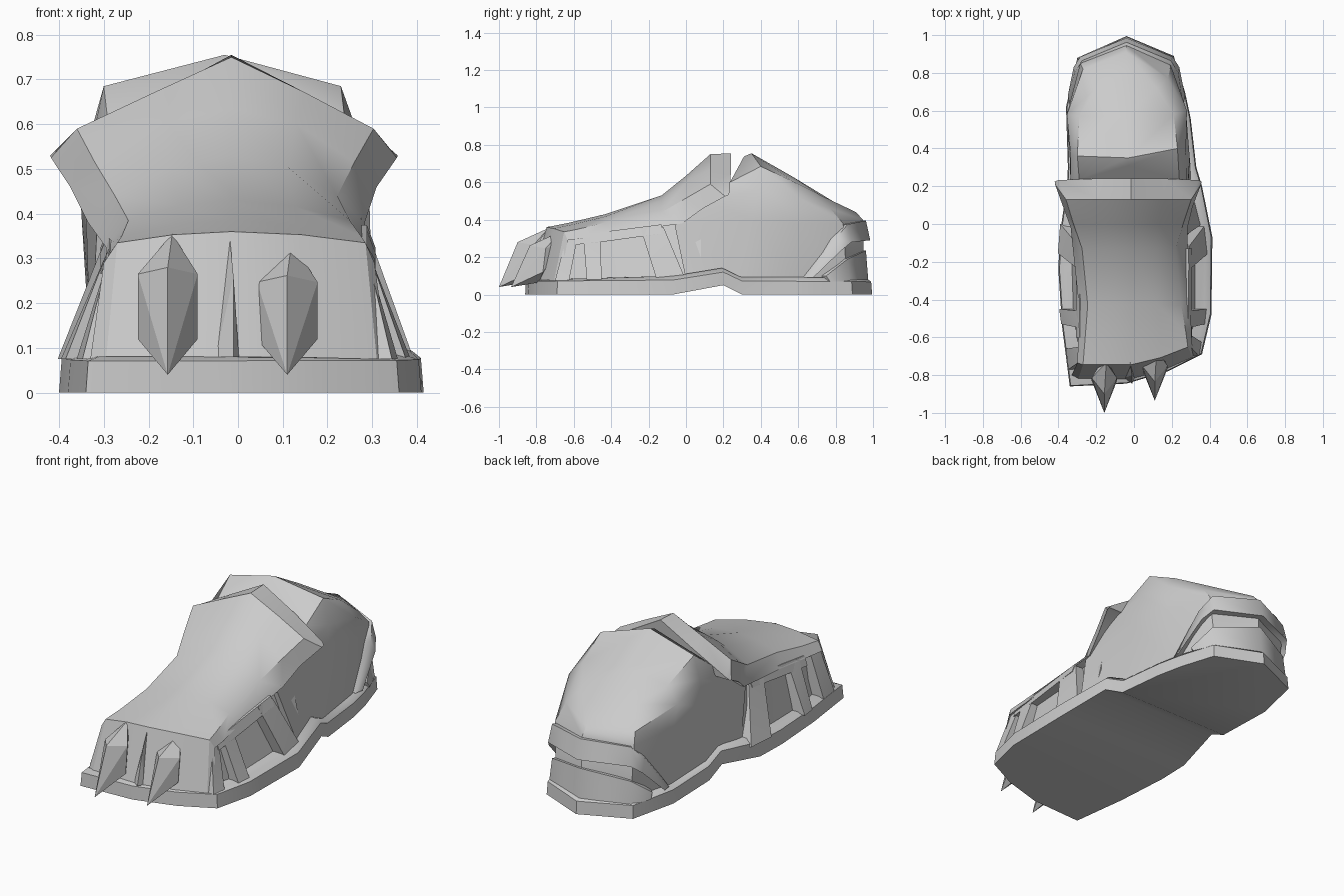
import bpy, bmesh, math
from mathutils import Vector

if "Cube" in bpy.data.objects:
    bpy.data.objects.remove(bpy.data.objects["Cube"])

grey = bpy.data.materials.new("plain grey")
grey.diffuse_color = (0.6, 0.6, 0.6, 1)
grey.use_nodes = True
grey.node_tree.nodes["Principled BSDF"].inputs["Base Color"].default_value = grey.diffuse_color


def finish(name, bm, angle=32):
    bmesh.ops.remove_doubles(bm, verts=bm.verts, dist=0.0005)
    bmesh.ops.recalc_face_normals(bm, faces=bm.faces)
    mesh = bpy.data.meshes.new(name)
    bm.to_mesh(mesh)
    bm.free()
    ob = bpy.data.objects.new(name, mesh)
    bpy.context.collection.objects.link(ob)
    mesh.materials.append(grey)
    bpy.ops.object.select_all(action='DESELECT')
    ob.select_set(True)
    bpy.context.view_layer.objects.active = ob
    bpy.ops.object.shade_smooth_by_angle(angle=math.radians(angle))
    return ob


def loft(name, rings, angle=32, caps=True):
    """Skin closed rings that all have the same point count."""
    bm = bmesh.new()
    rows = [[bm.verts.new(p) for p in r] for r in rings]
    n = len(rows[0])
    for a, b in zip(rows, rows[1:]):
        for i in range(n):
            j = (i + 1) % n
            bm.faces.new((a[i], a[j], b[j], b[i]))
    if caps:
        bm.faces.new(rows[0])
        bm.faces.new(rows[-1])
    return finish(name, bm, angle)


def hull(name, pts):
    bm = bmesh.new()
    for p in pts:
        bm.verts.new(p)
    res = bmesh.ops.convex_hull(bm, input=bm.verts)
    inside = {g for g in res["geom_interior"] if isinstance(g, bmesh.types.BMVert)}
    bmesh.ops.delete(bm, geom=list(inside), context='VERTS')
    return finish(name, bm, 10)


def interp(table, t):
    for (a, u), (b, v) in zip(table, table[1:]):
        if t <= b:
            return u + (v - u) * max(0, (t - a) / (b - a))
    return table[-1][1]


# Sole: outline slab with a raised arch, topped by a thin chamfered welt
OUTLINE = [(-.34, -.86), (-.04, -.845), (.18, -.78), (.36, -.69), (.41, -.48), (.415, -.07), (.36, .2),
           (.33, .3), (.3, .56), (.27, .7), (.21, .89), (-.04, .995), (-.3, .88), (-.36, .62),
           (-.35, .3), (-.355, .2), (-.395, -.07), (-.4, -.25), (-.38, -.55)]
UNDER = [(-1, 0), (-.07, 0), (.2, .05), (.3, 0), (1, 0)]
OVER = [(-1, .07), (0, .078), (.2, .12), (.3, .073), (1, .068)]


def slab(name, low, high, taper_low, taper_high):
    bm = bmesh.new()
    bm.faces.new([bm.verts.new((x, y, 0)) for x, y in OUTLINE])
    for y in (-.07, .2, .3):
        bmesh.ops.bisect_plane(bm, geom=bm.verts[:] + bm.edges[:] + bm.faces[:],
                               plane_co=(0, y, 0), plane_no=(0, 1, 0))
    bottom = bm.verts[:]
    ext = bmesh.ops.extrude_face_region(bm, geom=bm.faces[:], use_keep_orig=True)
    top = [g for g in ext["geom"] if isinstance(g, bmesh.types.BMVert)]
    for verts, height, (tx, ty) in ((bottom, low, taper_low), (top, high, taper_high)):
        for v in verts:
            v.co = (v.co.x * tx, v.co.y * ty, height(v.co.y))
    return finish(name, bm, 46)


def over(y):
    return interp(OVER, y)


slab("sole", lambda y: interp(UNDER, y), over, (1, 1), (.985, .995))
slab("sole_welt", over, lambda y: over(y) + (.022 if y > -.1 else .01), (.985, .995), (.91, .965))

# Heel cup: stacked rings, left front round the back to right front
peak, dome, throat = (-.03, .35, .755), (-.04, .57, .63), (-.03, .31, .738)
cup = [
    [(-.33, .0, .08), (-.32, .3, .08), (-.33, .6, .08), (-.265, .85, .08), (-.04, .955, .08),
     (.175, .86, .08), (.255, .6, .08), (.3, .3, .08), (.36, .0, .08)],
    [(-.315, -.06, .37), (-.34, .35, .41), (-.35, .6, .40), (-.285, .85, .38), (-.04, .945, .40),
     (.195, .84, .38), (.275, .6, .38), (.295, .35, .40), (.275, -.06, .37)],
    [(-.34, .12, .5), (-.335, .36, .56), (-.355, .58, .52), (-.27, .82, .44), (-.04, .91, .44),
     (.18, .77, .46), (.28, .6, .52), (.275, .38, .56), (.28, .12, .5)],
    [(-.29, .235, .60), (-.3, .36, .685), (-.29, .57, .60), (-.2, .72, .53), (-.04, .8, .49),
     (.12, .72, .53), (.21, .58, .60), (.23, .4, .685), (.24, .235, .60)],
    [throat, peak] + [dome] * 5 + [peak, throat]]
bm = bmesh.new()
rows = [[bm.verts.new(p) for p in r] for r in cup]
for a, b in zip(rows, rows[1:]):
    for i in range(9):
        j = (i + 1) % 9
        bm.faces.new((a[i], a[j], b[j], b[i]))
bmesh.ops.remove_doubles(bm, verts=bm.verts, dist=.0005)
bmesh.ops.holes_fill(bm, edges=bm.edges)
finish("heel_cup", bm, 40)


# The toe end is swept back towards the right
def sweep(x):
    return .1 * (max(0, x) / .3) ** 1.3


# Instep plate: y, rim y, left rim/edge x, edge z, crest z, right edge/rim x, rim z
PLATE = [
    (.24, .225, -.42, -.40, .545, .755, .34, .357, .53),
    (.13, .21, -.418, -.36, .59, .75, .303, .355, .525),
    (.0, .09, -.375, -.32, .515, .635, .26, .31, .46),
    (-.13, -.02, -.335, -.275, .44, .53, .222, .283, .38),
    (-.43, -.40, -.295, -.245, .385, .43, .25, .29, .325),
    (-.62, -.61, -.295, -.26, .35, .385, .275, .305, .30),
    (-.745, -.735, -.30, -.27, .335, .36, .285, .305, .29),
    (-.82, -.80, -.33, -.295, .075, .08, .31, .335, .075),
]
rings = []
for k, (y, yr, lo, le, ze, zc, re, ro, zr) in enumerate(PLATE):
    s = .5 if k < 2 else .72
    q = ze + (zc - ze) * s
    ym = (y + yr) / 2 if k == 0 else y
    amount = (0, 0, 0, 0, 0, .5, 1, 1.1)[k]
    ring = [(lo, yr, zr), (le, ym, ze), (le * .5 - .01, y, q), (-.015, y, zc),
            (re * .5, y, q), (re, ym, ze), (ro, yr, zr)]
    rings.append([(x, v + amount * sweep(x), z) for x, v, z in ring])
loft("instep_plate", rings, 32)

# Foot core: the recessed wall behind the side openings
CORE = [(-.735, -.285, -.26, .29, .26, .28), (-.5, -.325, -.245, .345, .245, .33),
        (-.2, -.335, -.265, .385, .225, .335), (.08, -.33, -.29, .45, .25, .335)]
loft("foot_core", [[(x, y + (sweep(x) if y < -.7 else 0), h) for x, h in
                    ((lb, .06), (lt, z), (rt, z), (rb, .06))] for y, lb, lt, z, rt, rb in CORE])

# Side struts: top y range, top z, bottom y range
STRUTS = [(-.55, -.46, .32, -.53, -.45), (-.245, -.12, .36, -.155, .0)]
FRONT = {-1: (-.73, -.65, .30, -.77, -.66), 1: (-.64, -.58, .305, -.70, -.625)}
HALF = [(-.8, .335), (-.69, .345), (-.48, .385), (-.07, .395), (.2, .34)]
for side, label in ((-1, "left"), (1, "right")):
    for i, (t0, t1, zt, b0, b1) in enumerate([FRONT[side]] + STRUTS):
        pts = []
        for y, z, top in ((t0, zt, 1), (t1, zt, 1), (b1, .075, 0), (b0, .075, 0)):
            x = .29 if top else interp(HALF, y) + (.01 if side < 0 else 0)
            pts += [(side * x, y, z), (side * (x - .09), y, z)]
        hull(f"{label}_strut_{i + 1}", pts)
    # Rail joining the strut tops under the plate rim, sloped like the struts
    hull(f"{label}_rail", [(side * x, y, z + dz) for y, z in ((-.60, .265), (-.42, .285), (-.13, .325))
                           for x, dz in ((.307, 0), (.25, 0), (.288, .05), (.24, .05))])


# Heel bands: half width, y, z along the upper and lower edges, side to back
def band(name, upper, lower):
    sections = []
    for s, order in ((1, range(len(upper))), (-1, reversed(range(len(upper) - 1)))):
        for i in order:
            u, l = (Vector((-.04 + s * e[i][0], e[i][1], e[i][2])) for e in (upper, lower))
            inner = [Vector((-.04 + (p.x + .04) * .82, .5 + (p.y - .5) * .82, p.z)) for p in (l, u)]
            sections.append([u, l] + inner)
    loft(name, sections, 58)


band("upper_heel_band",
     [(.30, .63, .09), (.275, .80, .30), (.235, .865, .375), (0, .962, .395)],
     [(.31, .68, .09), (.28, .83, .235), (.245, .885, .28), (0, .985, .29)])
band("lower_heel_band",
     [(.285, .75, .10), (.235, .865, .19), (0, .962, .235)],
     [(.29, .77, .07), (.245, .875, .07), (0, .975, .07)])


# Toe claws: faceted blades with a front ridge
def claw(name, x, tip, top, w):
    hull(name, [(x, tip, .04), (x, tip + .10, top - .075), (x + .01, tip + .265, top),
                (x - w, tip + .185, top - .09), (x + w, tip + .185, top - .09),
                (x - w, tip + .17, .12), (x + w, tip + .17, .12),
                (x, tip + .15, .065), (x, tip + .30, top - .05)])


claw("left_claw", -.157, -1.0, .355, .067)
claw("right_claw", .11, -.935, .337, .068)

# Small fin between the claws
hull("toe_fin", [(-.02, -.735, .366), (-.05, -.815, .08), (.002, -.815, .08), (-.01, -.845, .08),
                 (-.01, -.80, .26), (-.02, -.70, .3)])
